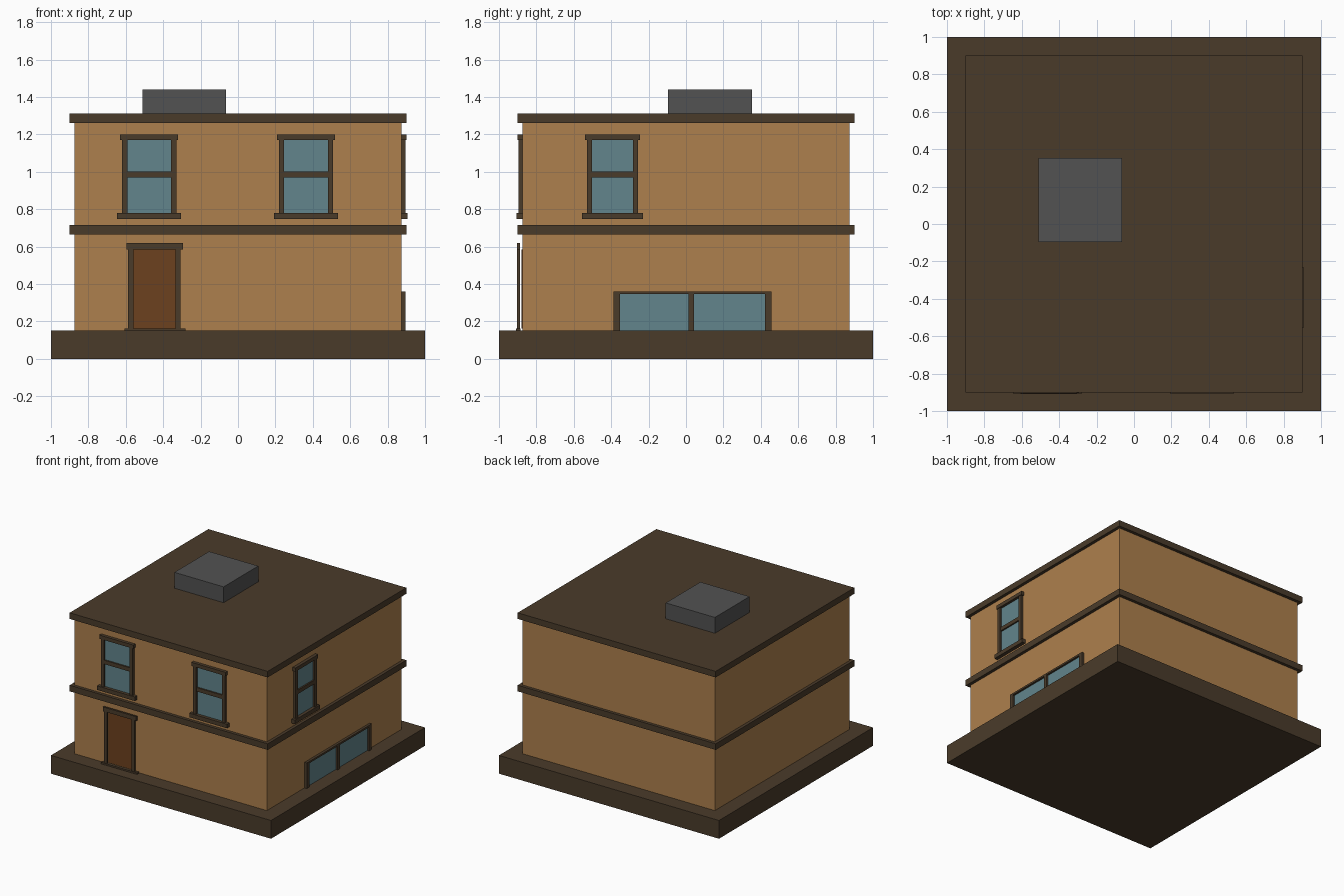
import bpy
import bmesh
from mathutils import Matrix, Vector

if "Cube" in bpy.data.objects:
    bpy.data.objects.remove(bpy.data.objects["Cube"])


def material(name, rgb):
    mat = bpy.data.materials.new(name)
    lin = [((c / 255 + 0.055) / 1.055) ** 2.4 for c in rgb]
    mat.diffuse_color = (*lin, 1)
    mat.use_nodes = True
    mat.node_tree.nodes["Principled BSDF"].inputs["Base Color"].default_value = mat.diffuse_color
    return mat


TRIM = material("dark_trim", (74, 59, 42))
WALL = material("tan_wall", (174, 128, 77))
GLASS = material("window_glass", (98, 133, 140))
DOOR = material("door_wood", (108, 65, 30))
METAL = material("dark_grey", (82, 82, 82))


def boxes(name, spans, mat):
    """One object from boxes given as (x0, x1, y0, y1, z0, z1)."""
    bm = bmesh.new()
    for x0, x1, y0, y1, z0, z1 in spans:
        size = Vector((abs(x1 - x0), abs(y1 - y0), abs(z1 - z0)))
        mid = Vector((x0 + x1, y0 + y1, z0 + z1)) / 2
        bmesh.ops.create_cube(bm, size=1, matrix=Matrix.Translation(mid) @ Matrix.Diagonal((*size, 1)))
    mesh = bpy.data.meshes.new(name)
    bm.to_mesh(mesh)
    bm.free()
    mesh.materials.append(mat)
    obj = bpy.data.objects.new(name, mesh)
    bpy.context.collection.objects.link(obj)
    return obj


def on_wall(name, side, spans, mat):
    """Boxes as (u0, u1, d0, d1, z0, z1): u along the wall, d outward distance."""
    if side == "front":
        placed = [(u0, u1, -d1, -d0, z0, z1) for u0, u1, d0, d1, z0, z1 in spans]
    else:
        placed = [(d0, d1, u0, u1, z0, z1) for u0, u1, d0, d1, z0, z1 in spans]
    return boxes(name, placed, mat)


def slab(name, half, z0, z1, mat):
    return boxes(name, [(-half, half, -half, half, z0, z1)], mat)


# Main masses
W = 0.875
slab("base_plinth", 1.0, 0, 0.15, TRIM)
slab("walls", W, 0.15, 1.26, WALL)
slab("floor_band", 0.90, 0.665, 0.715, TRIM)
slab("roof_slab", 0.90, 1.26, 1.31, TRIM)
boxes("roof_unit", [(-0.51, -0.063, -0.097, 0.353, 1.31, 1.44)], METAL)


# Sash windows on the upper floor
def sash_window(name, side, c, half):
    inner = half - 0.028
    frame = [(c + s * half, c + s * inner, W, 0.896, 0.78, 1.17) for s in (-1, 1)]
    frame = [(min(a, b), max(a, b), *rest) for a, b, *rest in frame]
    frame += [
        (c - half - 0.01, c + half + 0.01, W, 0.901, 1.17, 1.20),
        (c - half - 0.026, c + half + 0.026, W, 0.906, 0.747, 0.78),
        (c - inner, c + inner, W, 0.892, 0.968, 1.0),
    ]
    on_wall(name + "_frame", side, frame, TRIM)
    on_wall(name + "_glass", side, [(c - inner, c + inner, W, 0.88, 0.78, 1.17)], GLASS)


sash_window("front_left_window", "front", -0.475, 0.145)
sash_window("front_right_window", "front", 0.363, 0.145)
sash_window("side_window", "right", -0.393, 0.137)

# Wide shop window at ground level
on_wall("shop_window_frame", "right", [
    (-0.387, -0.353, W, 0.896, 0.15, 0.345),
    (0.014, 0.043, W, 0.896, 0.15, 0.345),
    (0.423, 0.456, W, 0.896, 0.15, 0.345),
    (-0.387, 0.456, W, 0.896, 0.345, 0.36),
], TRIM)
on_wall("shop_window_glass", "right", [(-0.353, 0.423, W, 0.88, 0.15, 0.345)], GLASS)

# Front door, its casing standing slightly proud of the wall
on_wall("door_panel", "front", [(-0.56, -0.334, W, 0.88, 0.163, 0.585)], DOOR)
on_wall("door_frame", "front", [
    (-0.587, -0.56, 0.888, 0.903, 0.163, 0.585),
    (-0.334, -0.308, 0.888, 0.903, 0.163, 0.585),
    (-0.595, -0.293, 0.888, 0.904, 0.585, 0.62),
], TRIM)
on_wall("door_threshold", "front", [(-0.608, -0.282, 0.884, 0.908, 0.15, 0.163)], TRIM)
